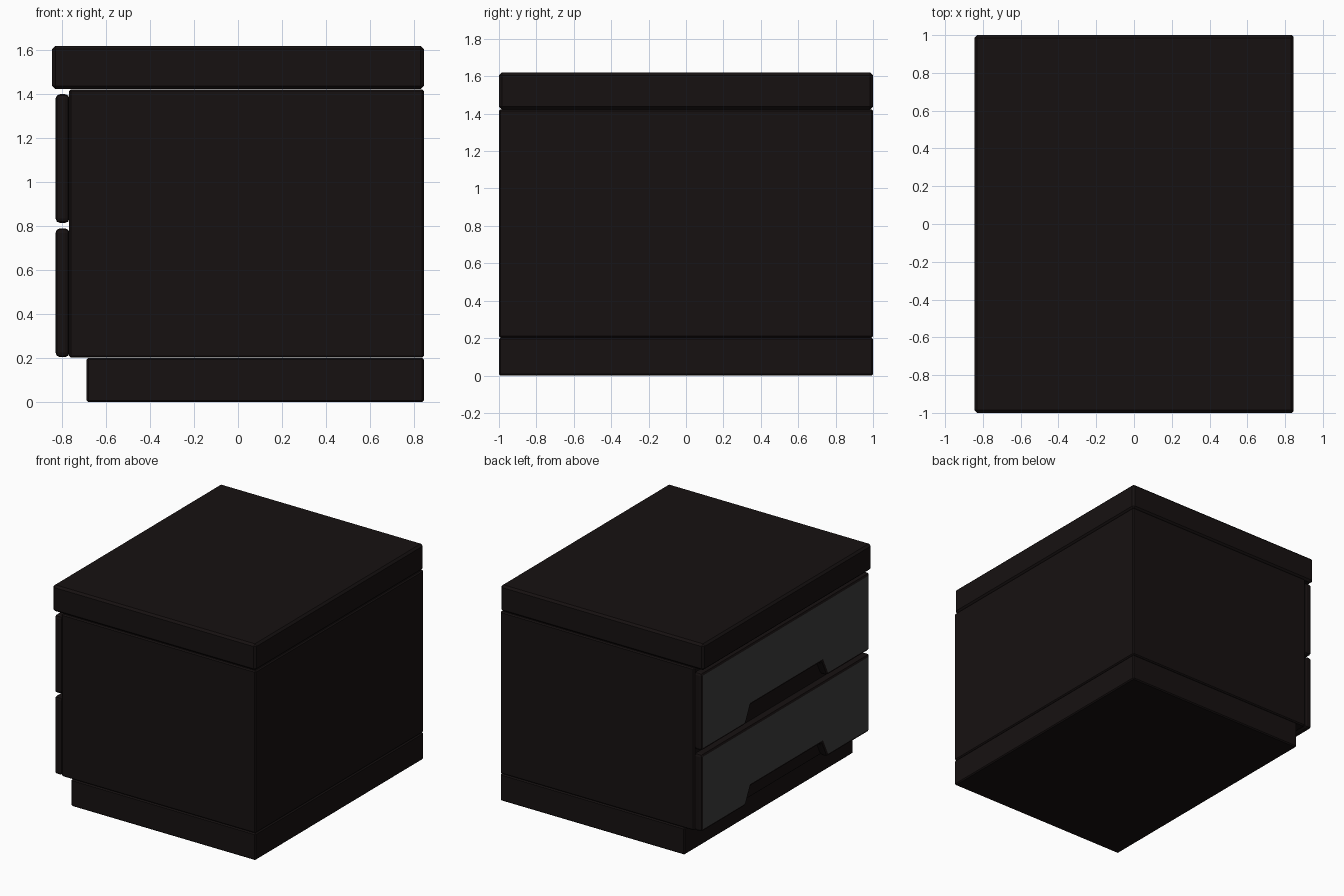
import bpy, bmesh
from mathutils import Vector

if "Cube" in bpy.data.objects:
    bpy.data.objects.remove(bpy.data.objects["Cube"])


def material(name, rgb):
    m = bpy.data.materials.new(name)
    m.diffuse_color = (*rgb, 1)
    m.use_nodes = True
    m.node_tree.nodes["Principled BSDF"].inputs["Base Color"].default_value = m.diffuse_color
    return m


dark = material("dark_wood", (0.008, 0.0055, 0.0055))
grey = material("grey_panel", (0.045, 0.045, 0.045))


def slab(name, profile, x0, x1, bevel, segments=1, front_grey=False):
    """Extrude a (y, z) profile from x0 to x1 and soften its edges."""
    bm = bmesh.new()
    face = bm.faces.new([bm.verts.new((x0, y, z)) for y, z in profile])
    ext = bmesh.ops.extrude_face_region(bm, geom=[face], use_keep_orig=True)
    moved = [v for v in ext["geom"] if isinstance(v, bmesh.types.BMVert)]
    bmesh.ops.translate(bm, verts=moved, vec=Vector((x1 - x0, 0, 0)))
    bmesh.ops.recalc_face_normals(bm, faces=bm.faces[:])
    bmesh.ops.bevel(bm, geom=bm.edges[:], offset=bevel, segments=segments,
                    profile=0.5, affect='EDGES', clamp_overlap=True)
    bm.normal_update()
    if front_grey:
        for f in bm.faces:
            if f.normal.x < -0.999:
                f.material_index = 1
    me = bpy.data.meshes.new(name)
    bm.to_mesh(me)
    bm.free()
    me.materials.append(dark)
    me.materials.append(grey)
    ob = bpy.data.objects.new(name, me)
    bpy.context.collection.objects.link(ob)
    return ob


def rect(z0, z1):
    return [(-1, z0), (1, z0), (1, z1), (-1, z1)]


# Plinth, cabinet body and thick top
slab("plinth", rect(0, 0.202), -0.688, 0.845, 0.008)
slab("cabinet_body", rect(0.203, 1.422), -0.768, 0.845, 0.008)
slab("top_slab", rect(1.423, 1.62), -0.845, 0.845, 0.015)


# Drawer fronts, each with a trapezoid finger notch in the lower edge
def drawer(name, z0, z1):
    notch = [(-0.49, z0), (-0.43, z0 + 0.125), (0.41, z0 + 0.125), (0.47, z0)]
    profile = [(-1, z0)] + notch + [(1, z0), (1, z1), (-1, z1)]
    slab(name, profile, -0.829, -0.766, 0.02, 2, True)


drawer("lower_drawer_front", 0.205, 0.79)
drawer("upper_drawer_front", 0.815, 1.40)
